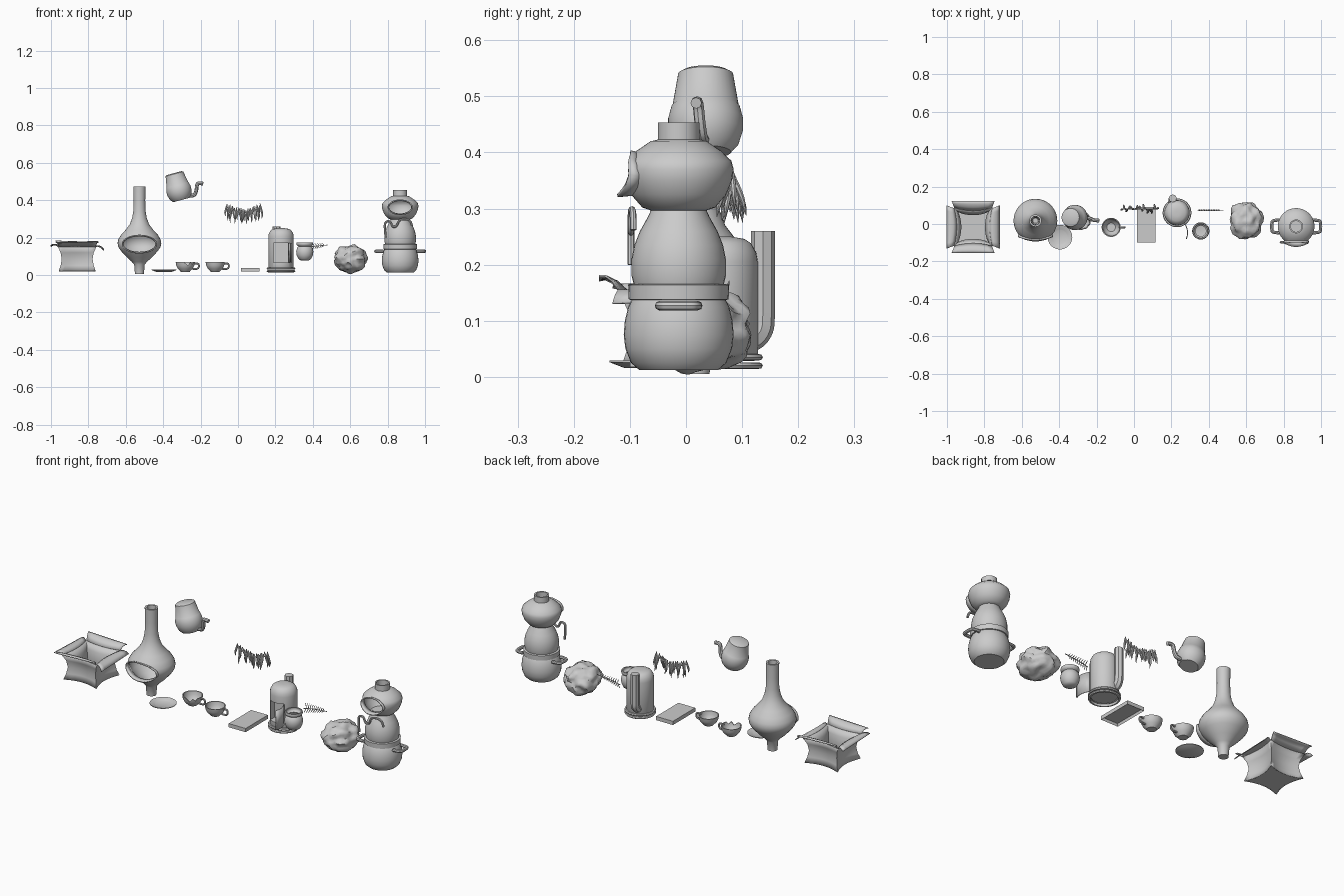
import bpy, bmesh, math, random
from mathutils import Vector, Matrix, noise

if "Cube" in bpy.data.objects:
    bpy.data.objects.remove(bpy.data.objects["Cube"])
random.seed(4)


def finish(ob, angle=40):
    bpy.ops.object.select_all(action='DESELECT')
    bpy.context.view_layer.objects.active = ob
    ob.select_set(True)
    bpy.ops.object.shade_smooth_by_angle(angle=math.radians(angle))
    return ob


def from_bm(name, bm, loc=(0, 0, 0), smooth=True):
    bmesh.ops.recalc_face_normals(bm, faces=bm.faces)
    me = bpy.data.meshes.new(name)
    bm.to_mesh(me)
    bm.free()
    ob = bpy.data.objects.new(name, me)
    bpy.context.collection.objects.link(ob)
    ob.location = loc
    return finish(ob) if smooth else ob


def lathe(name, profile, loc, seg=36):
    bm = bmesh.new()
    vs = [bm.verts.new((r, 0, z)) for r, z in profile]
    es = [bm.edges.new(p) for p in zip(vs, vs[1:])]
    bmesh.ops.spin(bm, geom=vs + es, axis=(0, 0, 1), cent=(0, 0, 0),
                   angle=math.tau, steps=seg)
    bmesh.ops.remove_doubles(bm, verts=bm.verts, dist=1e-5)
    return from_bm(name, bm, loc)


def shell(outer, t):
    """Closed-wall profile: outer curve bottom to top, then back down inside."""
    inner = [(max(r - t, 0), z + (t if i == 0 else 0)) for i, (r, z) in enumerate(outer)]
    return [(0, outer[0][1])] + outer + inner[::-1] + [(0, outer[0][1] + t)]


def tube(name, paths, r, loc=(0, 0, 0), kind='NURBS'):
    """Each path is a list of (x, y, z, radius factor)."""
    cu = bpy.data.curves.new(name, 'CURVE')
    cu.dimensions = '3D'
    cu.bevel_depth, cu.bevel_resolution, cu.resolution_u = r, 2, 5
    cu.use_fill_caps = True
    for pts in paths:
        sp = cu.splines.new(kind)
        sp.points.add(len(pts) - 1)
        for p, q in zip(sp.points, pts):
            p.co = (*q[:3], 1)
            p.radius = q[3] if len(q) > 3 else 1
        sp.use_endpoint_u = True
        sp.order_u = 3
    ob = bpy.data.objects.new(name, cu)
    bpy.context.collection.objects.link(ob)
    ob.location = loc
    bpy.ops.object.select_all(action='DESELECT')
    bpy.context.view_layer.objects.active = ob
    ob.select_set(True)
    bpy.ops.object.convert(target='MESH')
    return finish(bpy.context.object)


def sheet(name, rows, t, loc=(0, 0, 0), closed=False):
    """Thin skin through rows of points."""
    bm = bmesh.new()
    g = [[bm.verts.new(p) for p in row] for row in rows]
    for a, b in zip(g, g[1:]):
        n = len(a)
        for i in range(n if closed else n - 1):
            j = (i + 1) % n
            bm.faces.new((a[i], a[j], b[j], b[i]))
    ob = from_bm(name, bm, loc)
    m = ob.modifiers.new('thickness', 'SOLIDIFY')
    m.thickness, m.offset = t, 0
    return ob


def cut(ob, size, loc, rot=(0, 0, 0), round_=False):
    bm = bmesh.new()
    if round_:
        bmesh.ops.create_cone(bm, cap_ends=True, segments=32, radius1=.5, radius2=.5,
                              depth=1, matrix=Matrix.Rotation(math.pi / 2, 4, 'X'))
    else:
        bmesh.ops.create_cube(bm, size=1)
    c = from_bm('cutter', bm, loc, False)
    c.scale, c.rotation_euler, c.hide_render = size, rot, True
    m = ob.modifiers.new('opening', 'BOOLEAN')
    m.object, m.operation, m.solver = c, 'DIFFERENCE', 'EXACT'
    bpy.context.view_layer.objects.active = ob
    bpy.ops.object.modifier_apply(modifier=m.name)
    bpy.data.objects.remove(c)
    finish(ob)


def radius_at(profile, z):
    for (r0, z0), (r1, z1) in zip(profile, profile[1:]):
        if z0 <= z <= z1:
            return r0 + (r1 - r0) * (z - z0) / (z1 - z0)
    return profile[-1][0]


def mouth(ob, name, profile, loc, a, b, zc, out):
    """Elliptical opening in the front of a turned vessel, with a flared lip."""
    cut(ob, (2 * a, .14, 2 * b), (loc[0], loc[1] - .09, zc), round_=True)
    rows = [[], []]
    for i in range(40):
        t = math.tau * i / 40
        x, z = a * math.cos(t), zc + b * math.sin(t)
        y = -math.sqrt(max(radius_at(profile, z) ** 2 - x * x, 4e-4))
        o = out * (.75 - .45 * math.sin(t))
        rows[0].append((x, y + .006, z))
        rows[1].append((x * 1.04, y - o, zc + (z - zc) * 1.08))
    sheet(name, rows, .006, loc, closed=True)


# Open cardboard box with pinched sides and four flaps
BC = (-.86, -.016, 0)
U = [i / 4 - 1 for i in range(9)]


def box_ring(z, h, bow):
    pts = []
    for k in range(4):
        m = Matrix.Rotation(k * math.pi / 2, 3, 'Z')
        pts += [m @ Vector((h * u, -(h - bow * (1 - u * u)), z)) for u in U[:-1]]
    return pts


rings = [(.02, .097, .024), (.05, .087, .02), (.085, .081, .016), (.12, .087, .014), (.152, .102, .014)]
sheet('box_body', [box_ring(*r) for r in rings], .004, BC, closed=True)
bm = bmesh.new()
bm.faces.new([bm.verts.new(p) for p in box_ring(.02, .097, .024)])
from_bm('box_floor', bm, BC)
for k, (reach, tip) in enumerate([(.139, .176), (.141, .135), (.139, .178), (.141, .155)]):
    m = Matrix.Rotation(k * math.pi / 2, 3, 'Z')
    rows = []
    for s in (0, .35, .7, 1):
        h = .1 + .015 * s
        rows.append([m @ Vector((h * u, -((.102 - .014 * (1 - u * u)) * (1 - s) + s * reach),
                                 .152 + (tip - .152) * s + .01 * math.sin(s * math.pi) + .004 * s * u))
                     for u in U])
    sheet('box_flap_%d' % k, rows, .004, BC)

# Round-bellied chimney oven
CH = (-.527, .018, 0)
prof = [(.024, .005), (.028, .055), (.04, .07), (.068, .095), (.1, .13), (.113, .15), (.117, .17),
        (.113, .19), (.098, .215), (.075, .24), (.052, .27), (.039, .305), (.033, .34),
        (.031, .4), (.033, .473)]
oven = lathe('chimney_oven', shell(prof, .01), CH)
mouth(oven, 'oven_lip', prof, CH, .088, .044, .165, .016)

# Tilted teapot with bucket-like top
pot = lathe('teapot_body', [(0, -.056), (.045, -.056), (.059, -.04), (.067, -.015), (.067, .005),
                            (.061, .028), (.059, .03), (.049, .088), (.04, .093), (0, .093)],
            (-.317, .035, .455))
pot.rotation_euler = (0, math.radians(-15), 0)
tube('teapot_spout', [[(-.27, .033, .425), (-.235, .03, .42), (-.222, .025, .45), (-.22, .022, .485),
                       (-.208, .02, .492), (-.187, .018, .488)]], .01)

# Saucer
lathe('saucer', [(0, .016), (.04, .016), (.066, .026), (.066, .029), (.042, .022), (.038, .02), (0, .02)],
      (-.396, -.07, 0))

# Two cups, the first one chipped
cup_prof = [(.024, .017), (.028, .022), (.04, .034), (.048, .05), (.051, .068)]
for i, (x, y) in enumerate([(-.282, .018), (-.122, -.018)]):
    cup = lathe('cup_%d' % i, shell(cup_prof, .005), (x, y, 0))
    if i == 0:
        for ang, s in ((-75, .03), (-40, .022)):
            a = math.radians(ang)
            cut(cup, (s, .06, s), (x + .05 * math.cos(a), y + .05 * math.sin(a), .071),
                (0, math.radians(40), a + math.pi / 2))
    tube('cup_handle_%d' % i, [[(.044, 0, .058), (.06, 0, .064), (.073, 0, .058), (.073, 0, .038),
                                (.058, 0, .03), (.038, 0, .032)]], .005, (x, y, 0))

# Garland of hanging peppers
sag = lambda s: .335 + .03 * s * s
tube('garland_string', [[(.03 + .095 * s / 5, .08, sag(s / 5)) for s in range(-5, 6)]], .003)
pods = []
for i in range(22):
    s = -1 + 2 * i / 21
    x, z = .03 + .092 * s, sag(s) + random.uniform(-.004, .008)
    dx, dy, L = random.uniform(-.012, .012), random.uniform(-.025, .025), random.uniform(.045, .072)
    pods.append([(x - dx * .4, .08, z + .016, .3), (x, .08 + dy * .2, z, .8),
                 (x + dx * .3, .08 + dy * .6, z - L * .35, 1.1),
                 (x + dx, .08 + dy, z - L * .7, .8), (x + dx * .3, .08 + dy * 1.1, z - L, .08)])
tube('garland_peppers', pods, .0055)

# Shallow slab, hollow underneath
bm = bmesh.new()
bmesh.ops.create_cube(bm, size=1, matrix=Matrix.Diagonal((.1, .19, .02, 1)))
bm.faces.ensure_lookup_table()
low = min(bm.faces, key=lambda f: f.calc_center_median().z)
bmesh.ops.inset_individual(bm, faces=[low], thickness=.006)
bmesh.ops.translate(bm, verts=low.verts, vec=(0, 0, .013))
from_bm('slab', bm, (.065, -.005, .028))

# Cylindrical stove with open door and flue pipe
ST = (.23, .06, 0)
stove = lathe('stove_body', shell([(.062, .028), (.068, .04), (.068, .205), (.065, .222), (.056, .238),
                                   (.044, .246), (.02, .25), (.005, .25)], .005), ST)
cut(stove, (.08, .1, .105), (.23, -.01, .118))
for n, z in enumerate((.02, .035)):
    lathe('stove_base_ring_%d' % n, [(.066, z - .006), (.074, z - .005), (.077, z), (.074, z + .005),
                                     (.066, z + .006), (.066, z - .006)], ST)
door = [(.27, .004), (.28, -.014), (.286, -.035), (.286, -.058), (.28, -.08)]
sheet('stove_door', [[(x, y, z) for x, y in door] for z in (.066, .17)], .005)
tube('stove_flue', [[(.207, .11, .065), (.207, .122, .067), (.207, .136, .085), (.207, .137, .11),
                     (.207, .137, .18), (.207, .137, .26)]], .0215)

# Small jar
lathe('jar', shell([(.022, .078), (.034, .086), (.043, .105), (.046, .125), (.041, .145), (.034, .153),
                    (.042, .158), (.045, .166), (.043, .174)], .006), (.357, -.037, 0))

# Herb sprig
stem = [(.34, .073, .14), (.38, .073, .15), (.43, .073, .156), (.478, .073, .16)]
twigs = [[(*p, .8) for p in stem]]
for i in range(9):
    x = .355 + .013 * i
    z = .143 + .13 * (x - .34)
    L = .03 * (1 - i / 14)
    for s in (-1, 1):
        twigs.append([(x, .073, z, .7), (x + s * .003 - .004, .073 + .002 * s, z + s * L * .5, 1),
                      (x - .012, .073 + .004 * s, z + s * L * .9, .2)])
tube('herb_sprig', twigs, .0025)

# Lumpy rock
bm = bmesh.new()
bmesh.ops.create_icosphere(bm, subdivisions=4, radius=1)
for v in bm.verts:
    d = v.co.normalized()
    k = 1 + .2 * noise.noise(d * 2.3 + Vector((3, 1, 7))) + .06 * noise.noise(d * 5)
    v.co = Vector((d.x * .088, d.y * .1, d.z * .074)) * k
from_bm('rock', bm, (.6, .018, .085))

# Stacked cooker: cooking pot, dome and top oven
SK = (.867, -.013, 0)
lathe('cooker_pot', [(0, .012), (.07, .012), (.085, .025), (.095, .05), (.098, .075), (.096, .1),
                     (.09, .125), (.084, .137), (.089, .138), (.09, .164), (.082, .166), (0, .166)], SK)
lathe('cooker_dome', [(.08, .164), (.084, .18), (.084, .21), (.079, .235), (.069, .26), (.055, .285),
                      (.046, .305), (0, .305)], SK)
top = [(.045, .295), (.065, .302), (.085, .325), (.095, .35), (.098, .37), (.094, .385),
       (.075, .403), (.05, .42), (.037, .423), (.037, .453)]
oven2 = lathe('top_oven', shell(top, .008), SK)
mouth(oven2, 'top_oven_lip', top, SK, .062, .036, .362, .02)
for s in (-1, 1):
    tube('cooker_handle_%s' % ('left' if s < 0 else 'right'),
         [[(s * .088, -.034, .127), (s * .126, -.034, .127), (s * .131, -.015, .127), (s * .131, .015, .127),
           (s * .126, .034, .127), (s * .088, .034, .127)]], .0085, SK)

# Curled cord hanging on the front of the cooker
tube('hanging_cord', [[(.79, -.098, .2), (.785, -.098, .24), (.785, -.098, .285), (.815, -.098, .29),
                       (.825, -.098, .255), (.85, -.098, .26), (.86, -.098, .295), (.895, -.096, .3),
                       (.925, -.094, .29), (.93, -.094, .262)]], .006)
